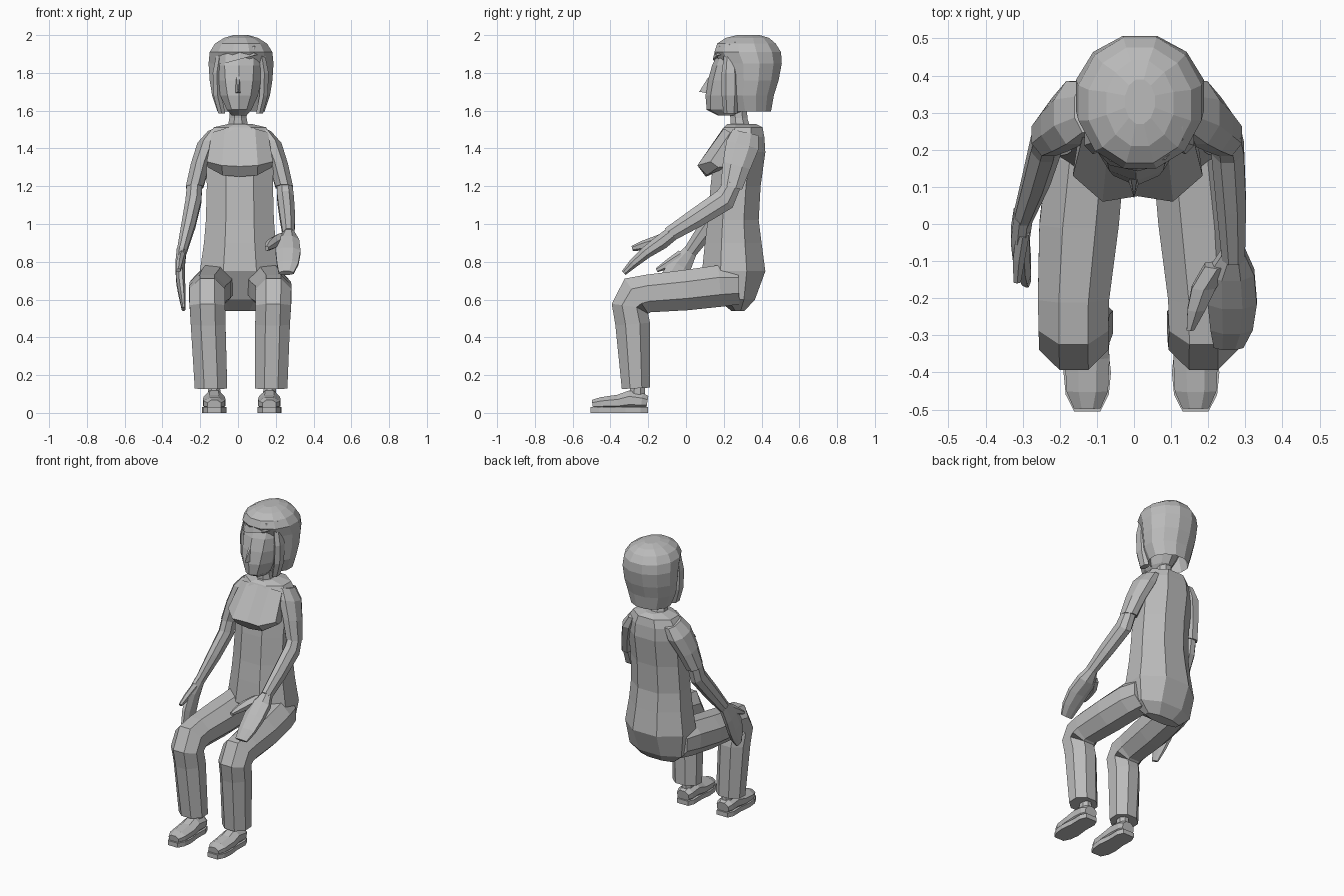
import bpy, bmesh, math
from mathutils import Vector

skin = bpy.data.materials.new("plain_grey")
skin.diffuse_color = (0.5, 0.5, 0.5, 1)


def make(name, verts, faces):
    """Flat shaded mesh object with outward normals."""
    bm = bmesh.new()
    vs = [bm.verts.new(v) for v in verts]
    for f in faces:
        bm.faces.new([vs[i] for i in f])
    bmesh.ops.recalc_face_normals(bm, faces=bm.faces[:])
    me = bpy.data.meshes.new(name)
    bm.to_mesh(me)
    bm.free()
    me.materials.append(skin)
    ob = bpy.data.objects.new(name, me)
    bpy.context.collection.objects.link(ob)
    return ob


def skin_rings(name, rings):
    """Join equal-sized rings into a closed tube."""
    n = len(rings[0])
    faces = [[r * n + i, r * n + (i + 1) % n, (r + 1) * n + (i + 1) % n, (r + 1) * n + i]
             for r in range(len(rings) - 1) for i in range(n)]
    last = (len(rings) - 1) * n
    faces += [list(range(n)), list(range(last, last + n))]
    return make(name, [p for r in rings for p in r], faces)


def ring(c, u, v, n):
    k = 1 / math.cos(math.pi / n)
    out = []
    for i in range(n):
        a = math.pi / n + 2 * math.pi * i / n
        out.append(Vector(c) + Vector(u) * math.cos(a) * k + Vector(v) * math.sin(a) * k)
    return out


def limb(name, pts, n=8):
    """Tube along a path of (x, y, z, half width, half depth)."""
    rings = []
    for i, (x, y, z, w, h) in enumerate(pts):
        a, b = Vector(pts[max(i - 1, 0)][:3]), Vector(pts[min(i + 1, len(pts) - 1)][:3])
        v = Vector((1, 0, 0)).cross((b - a).normalized()).normalized() * h
        rings.append(ring((x, y, z), (w, 0, 0), v, n))
    return skin_rings(name, rings)


def stack(name, rows, n=8, cx=0.01):
    """Level rings of (z, half width, front y, back y)."""
    return skin_rings(name, [ring((cx, (f + b) / 2, z), (w, 0, 0), (0, (b - f) / 2, 0), n)
                             for z, w, f, b in rows])


# Torso and hips
stack("torso", [(0.54, 0.12, 0.24, 0.31), (0.60, 0.19, 0.165, 0.365), (0.75, 0.212, 0.085, 0.42),
                (0.90, 0.190, 0.10, 0.40), (1.02, 0.180, 0.115, 0.385), (1.20, 0.175, 0.13, 0.395),
                (1.38, 0.18, 0.15, 0.42), (1.46, 0.172, 0.175, 0.415), (1.512, 0.138, 0.20, 0.405),
                (1.53, 0.06, 0.22, 0.37)])

# Chest: rows of top, ridge, underside and hidden back
xs = (-0.165, -0.085, 0.01, 0.105, 0.185)
shape = [((0.235, 0.20, 0.195, 0.20, 0.235), (1.485, 1.505, 1.505, 1.505, 1.485), 0.85),
         ((0.13, 0.06, 0.075, 0.06, 0.13), (1.33, 1.31, 1.305, 1.31, 1.33), 1.0),
         ((0.17, 0.11, 0.105, 0.11, 0.17), (1.30, 1.258, 1.25, 1.258, 1.30), 0.97),
         ((0.25,) * 5, (1.31,) * 5, 0.9)]
cv = [(0.01 + (x - 0.01) * s, y, z) for ys, zs, s in shape for x, y, z in zip(xs, ys, zs)]
cf = [[r * 5 + i, r * 5 + i + 1, (r + 1) % 4 * 5 + i + 1, (r + 1) % 4 * 5 + i]
      for r in range(4) for i in range(4)]
make("chest", cv, cf + [[0, 5, 10, 15], [4, 9, 14, 19]])

# Neck and face
stack("neck", [(1.48, 0.060, 0.235, 0.35), (1.56, 0.046, 0.235, 0.325), (1.68, 0.046, 0.22, 0.32)], 8, 0.0)
stack("face", [(1.575, 0.04, 0.17, 0.28), (1.605, 0.065, 0.115, 0.33), (1.68, 0.10, 0.11, 0.38),
               (1.76, 0.118, 0.123, 0.40), (1.84, 0.125, 0.145, 0.40), (1.92, 0.12, 0.18, 0.40)], 10, 0.006)
make("nose", [(-0.008, 0.12, 1.78), (0.008, 0.12, 1.78), (0, 0.07, 1.70), (-0.018, 0.125, 1.69), (0.018, 0.125, 1.69)],
     [(0, 1, 2), (0, 2, 3), (1, 2, 4), (2, 3, 4), (0, 1, 4, 3)])

# Bobbed hair with a hollow underside
stack("hair", [(1.74, 0.10, 0.24, 0.42), (1.595, 0.125, 0.235, 0.45), (1.68, 0.153, 0.205, 0.465),
               (1.76, 0.166, 0.20, 0.49), (1.85, 0.172, 0.185, 0.507), (1.91, 0.166, 0.15, 0.503),
               (1.955, 0.138, 0.165, 0.475), (1.985, 0.09, 0.21, 0.44), (2.0, 0.04, 0.27, 0.39)], 12, 0.016)
for side, label in ((-1, "left"), (1, "right")):
    limb(label + "_hair_lock", [(0.014 + side * x, y, z, w, h) for x, y, z, w, h in
         ((0.112, 0.235, 1.89, 0.018, 0.03), (0.126, 0.235, 1.80, 0.022, 0.04),
          (0.122, 0.235, 1.68, 0.022, 0.04), (0.100, 0.235, 1.585, 0.018, 0.032))], 6)

# Slanted fringe across the forehead
path = [(-0.118, 0.215, 1.86), (-0.065, 0.158, 1.87), (0.01, 0.142, 1.89), (0.085, 0.163, 1.91), (0.132, 0.215, 1.92)]
skin_rings("fringe", [[(x, y, z - 0.018), (x, y + 0.012, z + 0.03), (x, y + 0.05, z + 0.045),
                       (x, y + 0.05, z - 0.018)] for x, y, z in path])

# Legs, ankles and shoes
for side, label, ox in ((-1, "left", 0.0), (1, "right", 0.025)):
    def place(rows, ox=ox):
        return [(side * x + ox, y, z, w, h) for x, y, z, w, h in rows]
    foot = ox * 1.6
    limb(label + "_trouser_leg", place([
        (0.115, 0.28, 0.675, 0.09, 0.10), (0.13, 0.18, 0.672, 0.105, 0.11),
        (0.148, 0.0, 0.65, 0.107, 0.107), (0.163, -0.20, 0.632, 0.096, 0.10),
        (0.163, -0.262, 0.618, 0.094, 0.112), (0.162, -0.300, 0.565, 0.094, 0.094),
        (0.158, -0.282, 0.47, 0.092, 0.092)]) + [
        (side * 0.143 + ox * 1.3, -0.265, 0.13, 0.086, 0.075)])
    limb(label + "_ankle", place([(0.128, -0.255, 0.18, 0.032, 0.037), (0.126, -0.26, 0.07, 0.034, 0.042)], foot))
    limb(label + "_shoe", place([
        (0.126, -0.205, 0.055, 0.042, 0.035), (0.126, -0.235, 0.06, 0.054, 0.045),
        (0.126, -0.30, 0.066, 0.055, 0.052), (0.126, -0.36, 0.054, 0.060, 0.042),
        (0.126, -0.45, 0.049, 0.056, 0.034), (0.126, -0.495, 0.043, 0.036, 0.026)], foot))
    # Sole outline
    outline = [(0.04, -0.2), (0.057, -0.24), (0.055, -0.32), (0.064, -0.40), (0.058, -0.46), (0.035, -0.505)]
    loop = outline + [(-x, y) for x, y in reversed(outline)]
    skin_rings(label + "_sole", [[(side * 0.126 + foot + x, y, z) for x, y in loop] for z in (0.0, 0.03)])
    # Short sleeve
    limb(label + "_sleeve", [(side * x + ox * 0.6, y, z, w, h) for x, y, z, w, h in (
        (0.125, 0.315, 1.485, 0.035, 0.070), (0.160, 0.30, 1.42, 0.055, 0.088),
        (0.200, 0.268, 1.31, 0.050, 0.075), (0.230, 0.24, 1.195, 0.046, 0.058))])

# Left arm hangs beside the thigh
limb("left_forearm", [(-0.228, 0.245, 1.23, 0.040, 0.048), (-0.236, 0.215, 1.12, 0.042, 0.054),
                      (-0.263, 0.12, 0.99, 0.037, 0.048), (-0.298, 0.02, 0.85, 0.026, 0.036)])
limb("left_hand", [(-0.298, 0.03, 0.865, 0.026, 0.034), (-0.307, -0.03, 0.78, 0.025, 0.060),
                   (-0.303, -0.08, 0.69, 0.023, 0.066), (-0.295, -0.115, 0.62, 0.018, 0.055),
                   (-0.288, -0.145, 0.55, 0.010, 0.028)])
limb("left_thumb", [(-0.300, -0.02, 0.83, 0.018, 0.030), (-0.310, -0.09, 0.79, 0.016, 0.022),
                    (-0.315, -0.155, 0.755, 0.010, 0.01)], 6)

# Right arm reaches forward over the thigh
limb("right_forearm", [(0.246, 0.25, 1.215, 0.040, 0.045), (0.252, 0.205, 1.13, 0.044, 0.060),
                       (0.262, 0.055, 1.033, 0.040, 0.052), (0.268, -0.09, 0.943, 0.031, 0.040)])
limb("right_hand", [(0.268, -0.075, 0.948, 0.031, 0.038), (0.262, -0.13, 0.905, 0.062, 0.040),
                    (0.265, -0.21, 0.85, 0.066, 0.032), (0.263, -0.28, 0.79, 0.057, 0.024),
                    (0.255, -0.33, 0.74, 0.040, 0.014)])
limb("right_thumb", [(0.225, -0.11, 0.92, 0.034, 0.030), (0.188, -0.17, 0.90, 0.032, 0.028),
                     (0.168, -0.23, 0.885, 0.024, 0.022), (0.152, -0.285, 0.87, 0.010, 0.012)], 6)
